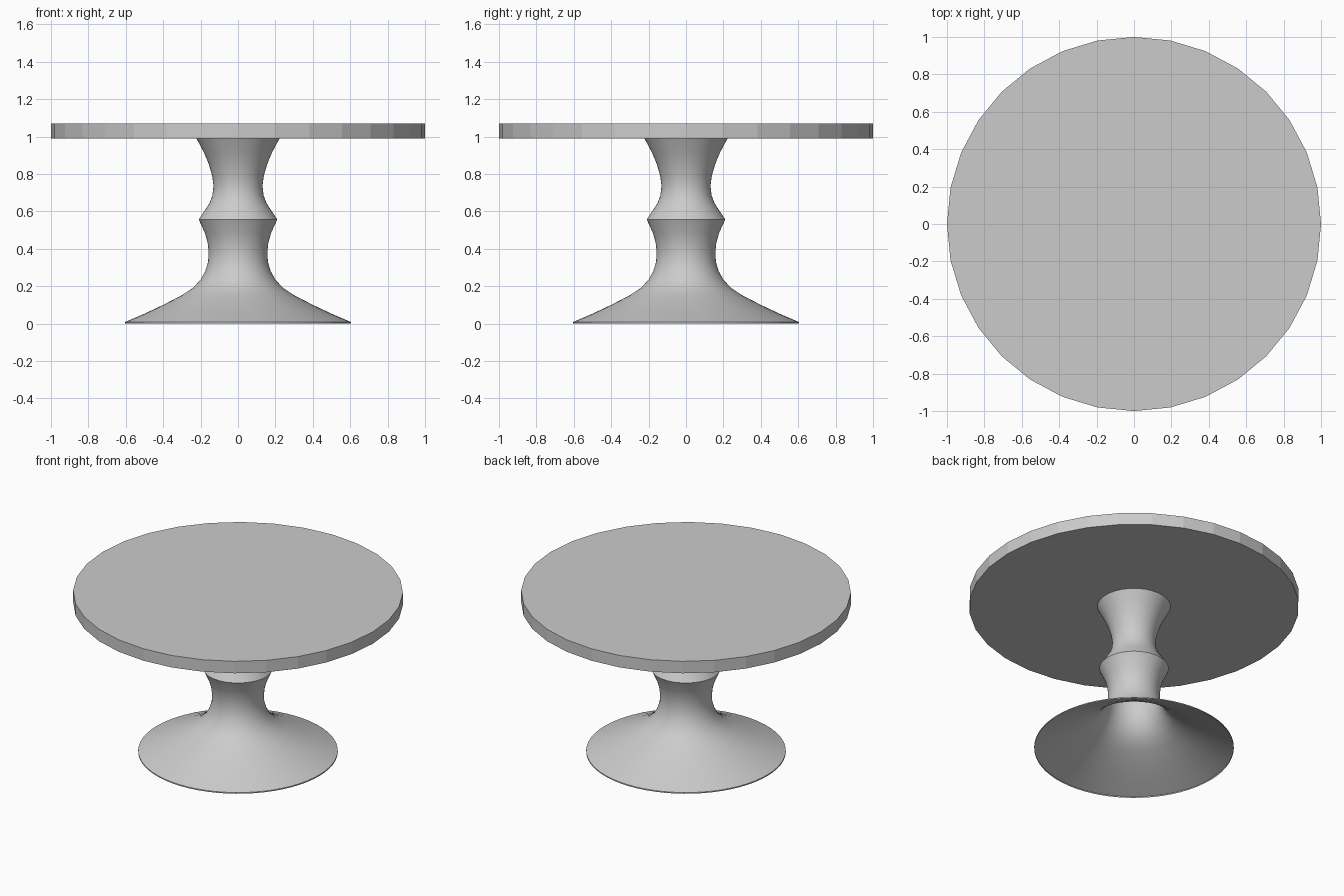
import bpy, bmesh, math

if "Cube" in bpy.data.objects:
    bpy.data.objects.remove(bpy.data.objects["Cube"])


def finish(name, bm, smooth):
    mesh = bpy.data.meshes.new(name)
    bm.to_mesh(mesh)
    bm.free()
    obj = bpy.data.objects.new(name, mesh)
    bpy.context.collection.objects.link(obj)
    if smooth:
        bpy.ops.object.select_all(action='DESELECT')
        obj.select_set(True)
        bpy.context.view_layer.objects.active = obj
        bpy.ops.object.shade_smooth_by_angle(angle=math.radians(30))
    return obj


def lathe(name, profile, sides):
    bm = bmesh.new()
    rings = [[bm.verts.new((r * math.cos(2 * math.pi * i / sides),
                            r * math.sin(2 * math.pi * i / sides), z))
              for i in range(sides)] for r, z in profile]
    for low, high in zip(rings, rings[1:]):
        for i in range(sides):
            j = (i + 1) % sides
            bm.faces.new((low[i], low[j], high[j], high[i]))
    return finish(name, bm, True)


# Round faceted tabletop
bpy.ops.mesh.primitive_cylinder_add(vertices=32, radius=1, depth=0.08,
                                    location=(0, 0, 1.03))
bpy.context.object.name = "tabletop"

# Hollow turned pedestal, open underneath
lathe("pedestal", [
    (0.605, 0.0), (0.605, 0.008), (0.5, 0.053), (0.4, 0.1), (0.3, 0.152),
    (0.24, 0.192), (0.2, 0.235), (0.175, 0.28), (0.16, 0.33), (0.157, 0.38),
    (0.162, 0.43), (0.177, 0.485), (0.21, 0.557), (0.178, 0.605),
    (0.152, 0.645), (0.137, 0.685), (0.131, 0.735), (0.137, 0.785),
    (0.155, 0.85), (0.182, 0.915), (0.222, 0.99)], 64)
